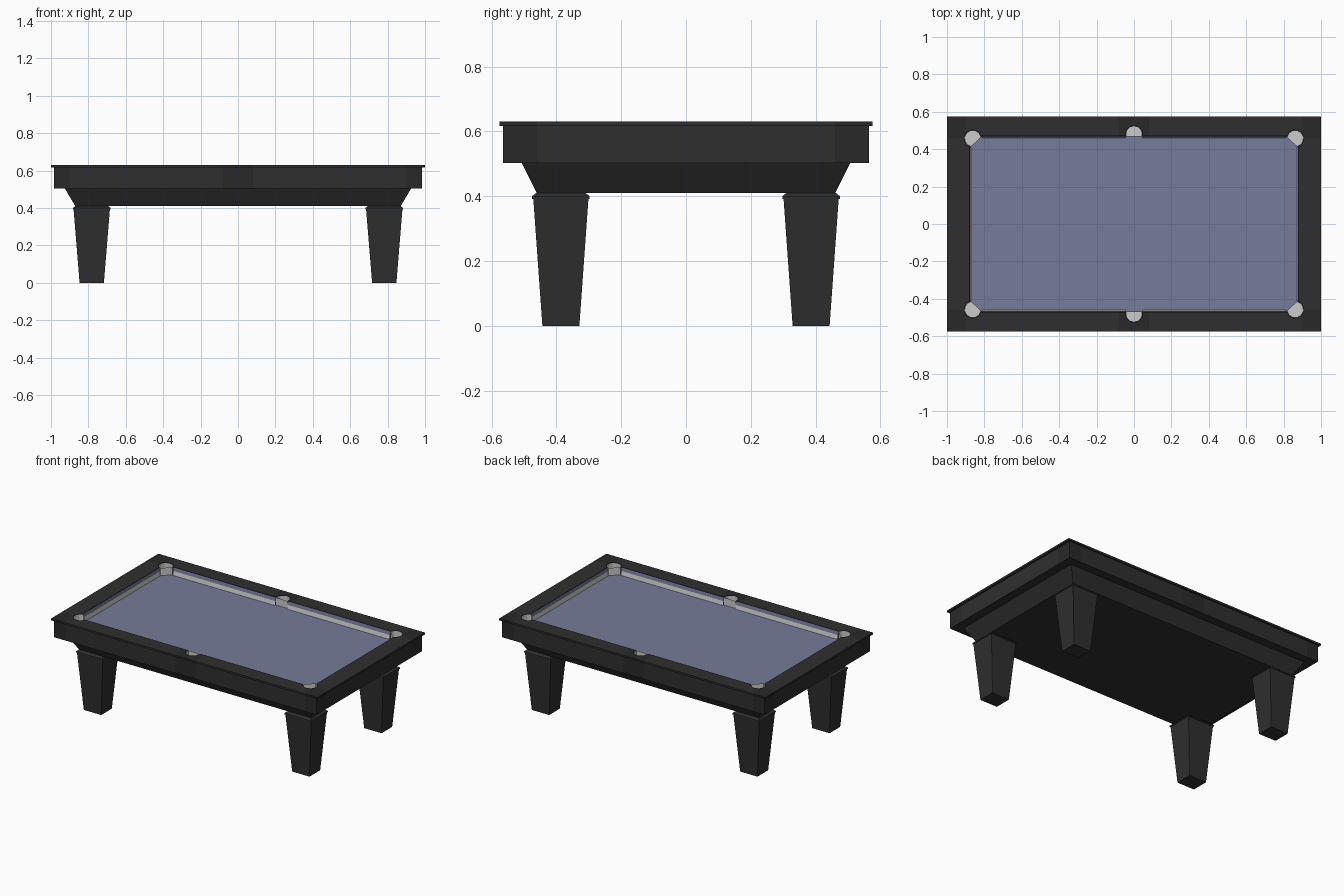
import bpy, bmesh
from math import sin, cos, pi, radians, atan2

if "Cube" in bpy.data.objects:
    bpy.data.objects.remove(bpy.data.objects["Cube"])


def material(name, r, g, b):
    m = bpy.data.materials.new(name)
    m.diffuse_color = (r, g, b, 1)
    m.use_nodes = True
    m.node_tree.nodes["Principled BSDF"].inputs["Base Color"].default_value = m.diffuse_color
    return m


WOOD = material("dark_wood", 0.028, 0.028, 0.028)
CASTING = material("darker_wood", 0.022, 0.022, 0.022)
CLOTH = material("cloth_blue", 0.183, 0.198, 0.318)
GREY = material("grey", 0.8, 0.8, 0.8)


def finish(name, bm, *mats):
    bmesh.ops.recalc_face_normals(bm, faces=bm.faces)
    me = bpy.data.meshes.new(name)
    bm.to_mesh(me)
    bm.free()
    for m in mats:
        me.materials.append(m)
    ob = bpy.data.objects.new(name, me)
    bpy.context.collection.objects.link(ob)
    return ob


def loft(name, rings, *mats, cap_top=True):
    """Skin a stack of closed point loops and cap the ends."""
    bm = bmesh.new()
    loops = [[bm.verts.new(p) for p in ring] for ring in rings]
    n = len(loops[0])
    for a, b in zip(loops, loops[1:]):
        for i in range(n):
            j = (i + 1) % n
            bm.faces.new((a[i], a[j], b[j], b[i]))
    bm.faces.new(loops[0][::-1])
    if cap_top:
        bm.faces.new(loops[-1])
    return finish(name, bm, *mats)


def rect(hx, hy, z, cx=0, cy=0):
    return [(cx + sx * hx, cy + sy * hy, z)
            for sx, sy in ((-1, -1), (1, -1), (1, 1), (-1, 1))]


def prism(name, pts, z0, z1, *mats):
    return loft(name, [[(x, y, z) for x, y in pts] for z in (z0, z1)], *mats)


BED, TOP = 0.577, 0.63
FX, FY = 0.88, 0.47
R = 0.046
pockets = [(sx * 0.862, sy * 0.457, atan2(sy, sx), 122)
           for sx in (-1, 1) for sy in (-1, 1)]
pockets += [(0, s * 0.48, s * pi / 2, 103) for s in (-1, 1)]


def pocket_arc(x, y, a, half, r):
    angles = [a + radians(half) * (i / 4 - 1) for i in range(9)]
    return [(x + r * cos(t), y + r * sin(t)) for t in angles]


# Cabinet: tapered skirt, apron and overhanging rail lip
cabinet = loft("cabinet", [rect(*r) for r in (
    (0.87, 0.46, 0.41), (0.925, 0.507, 0.503), (0.985, 0.565, 0.503),
    (0.985, 0.565, 0.617), (1, 0.575, 0.617), (1, 0.575, TOP))], WOOD, CASTING)

# Playfield recess and pocket holes
cutters = [loft("recess_cutter", [rect(FX, FY, 0.57), rect(FX, FY, 0.7)])]
for p in pockets:
    cutters.append(prism("pocket_cutter", pocket_arc(*p, R), 0.55, 0.71))
bpy.context.view_layer.objects.active = cabinet
for c in cutters:
    c.hide_render = True
    mod = cabinet.modifiers.new("cut", 'BOOLEAN')
    mod.operation, mod.solver, mod.object = 'DIFFERENCE', 'EXACT', c
    bpy.ops.object.modifier_apply(modifier=mod.name)
    bpy.data.objects.remove(c)

# Darker corner and centre panels on the apron and rails
bm = bmesh.new()
bm.from_mesh(cabinet.data)
for axis, places in ((0, (-0.9, -0.08, 0.08, 0.9)), (1, (-0.46, 0.46))):
    for p in places:
        co, no = [0, 0, 0], [0, 0, 0]
        co[axis], no[axis] = p, 1
        faces = [f for f in bm.faces if f.calc_center_median().z > 0.504]
        geom = faces + list({e for f in faces for e in f.edges}) \
            + list({v for f in faces for v in f.verts})
        bmesh.ops.bisect_plane(bm, geom=geom, plane_co=co, plane_no=no)
for f in bm.faces:
    c = f.calc_center_median()
    corner = abs(c.x) > 0.9 and abs(c.y) > 0.46
    f.material_index = int(c.z > 0.504 and (corner or abs(c.x) < 0.08 and abs(c.y) > 0.46))
bm.to_mesh(cabinet.data)
bm.free()

# Cloth bed with clipped corners
prism("cloth_bed", [(-0.81, -FY), (0.81, -FY), (FX, -0.41), (FX, 0.41),
                    (0.81, FY), (-0.81, FY), (-FX, 0.41), (-FX, -0.41)],
      0.555, BED, CLOTH)

# Pocket liners: open cups on the outer arc
for p in pockets:
    arc = pocket_arc(*p, R - 0.0015)
    loft("pocket_liner", [[(x, y, z) for x, y in arc]
                          for z in (0.56, TOP - 0.002)], GREY, cap_top=False)


def cushion(name, p0, p1, inward):
    """Sloped rail along p0-p1: cloth strip above, grey strip beneath."""
    bm = bmesh.new()
    profile = ((0.001, TOP - 0.003), (0.004, 0.605), (0.009, BED))
    ends = [[bm.verts.new((p[0] + inward[0] * d, p[1] + inward[1] * d, z))
             for d, z in profile] for p in (p0, p1)]
    for i in range(2):
        f = bm.faces.new((ends[0][i], ends[0][i + 1], ends[1][i + 1], ends[1][i]))
        f.material_index = i
    ob = finish(name, bm, CLOTH, GREY)
    # Face the rail toward the table
    face = ob.data.polygons[0]
    if face.normal.x * inward[0] + face.normal.y * inward[1] < 0:
        ob.data.flip_normals()


# Cushions between the pockets
for s in (-1, 1):
    cushion("end_cushion", (s * FX, -0.412), (s * FX, 0.412), (-s, 0))
    for t in (-1, 1):
        cushion("side_cushion", (t * 0.046, s * FY), (t * 0.812, s * FY), (0, -s))

# Tapered legs with a collar
for sx in (-1, 1):
    for sy in (-1, 1):
        loft("front_leg" if sy < 0 else "back_leg",
             [rect(hx, hy, z, sx * 0.782, sy * 0.386) for hx, hy, z in (
                 (0.065, 0.057, 0), (0.097, 0.085, 0.392), (0.101, 0.089, 0.392),
                 (0.101, 0.089, 0.4), (0.085, 0.074, 0.412))], WOOD)
